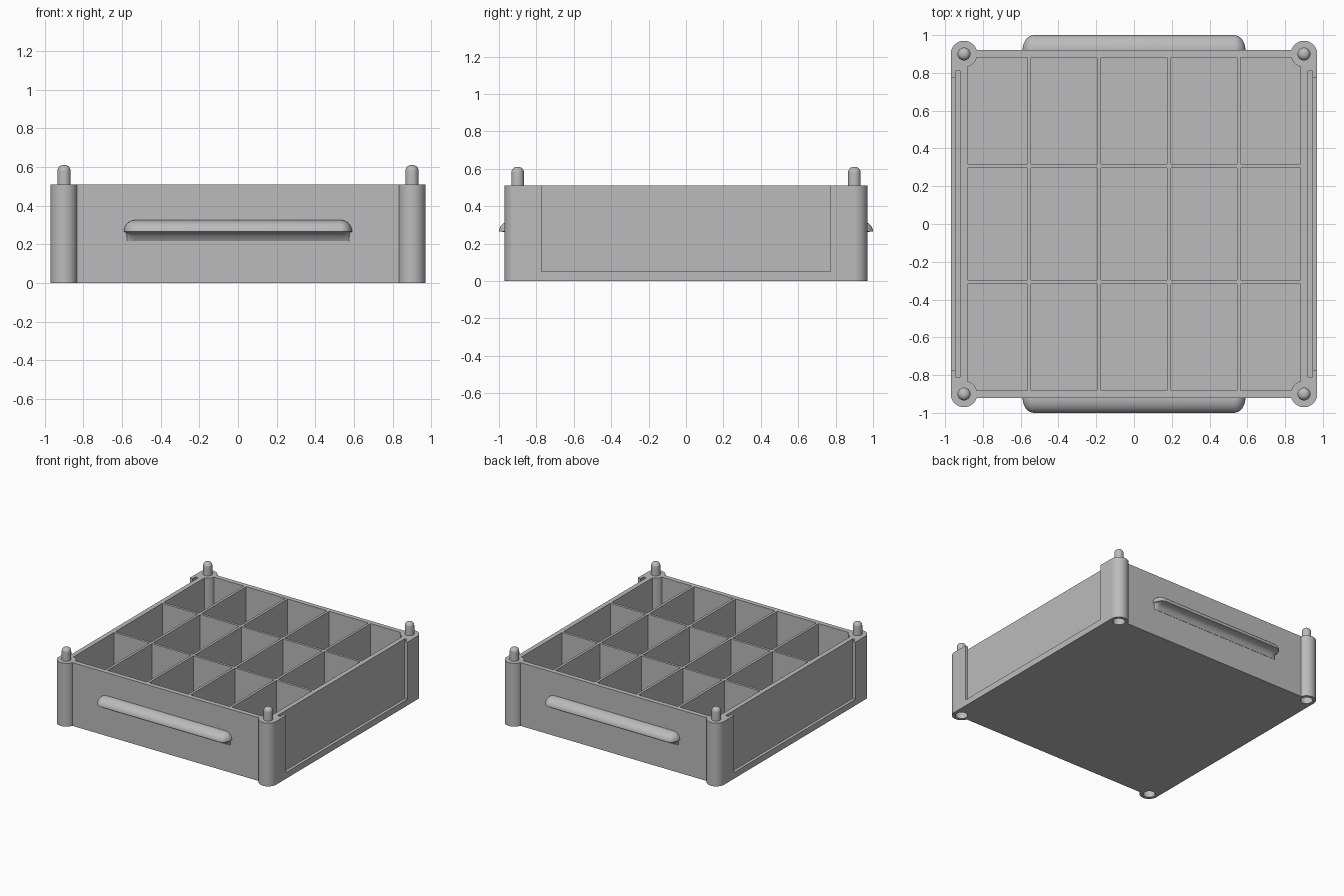
import bpy, bmesh, math
from math import sin, cos, pi

if "Cube" in bpy.data.objects:
    bpy.data.objects.remove(bpy.data.objects["Cube"])

grey = bpy.data.materials.new("plain grey")
grey.diffuse_color = (0.5, 0.5, 0.5, 1)
grey.use_nodes = True
grey.node_tree.nodes["Principled BSDF"].inputs["Base Color"].default_value = grey.diffuse_color

H = 0.51            # tray height
PC, PR = 0.90, 0.07  # post centre and radius
WALL = 0.92         # outer face of front and back walls
INNER = 0.882       # inner face of all walls
FLOOR = 0.04
CORNERS = [(1, 1), (-1, 1), (-1, -1), (1, -1)]


def make(name, bm):
    bmesh.ops.recalc_face_normals(bm, faces=bm.faces)
    me = bpy.data.meshes.new(name)
    bm.to_mesh(me)
    bm.free()
    ob = bpy.data.objects.new(name, me)
    bpy.context.collection.objects.link(ob)
    me.materials.append(grey)
    return ob


def bridge(bm, rings):
    """Skin closed rings of points and cap both ends."""
    rings = [[bm.verts.new(p) for p in r] for r in rings]
    n = len(rings[0])
    for a, b in zip(rings, rings[1:]):
        for i in range(n):
            j = (i + 1) % n
            bm.faces.new((a[i], a[j], b[j], b[i]))
    bm.faces.new(rings[0])
    bm.faces.new(rings[-1])


def prism(bm, pts, z0, z1):
    bridge(bm, [[(x, y, z) for x, y in pts] for z in (z0, z1)])


def rect(x0, x1, y0, y1):
    return [(x0, y0), (x1, y0), (x1, y1), (x0, y1)]


def circle(x, y, r, n=32):
    return [(x + r * cos(2 * pi * i / n), y + r * sin(2 * pi * i / n)) for i in range(n)]


def smooth(ob, angle=35):
    bpy.ops.object.select_all(action='DESELECT')
    ob.select_set(True)
    bpy.context.view_layer.objects.active = ob
    bpy.ops.object.shade_smooth_by_angle(angle=math.radians(angle))


def cut(ob, bm):
    cutter = make("cutter", bm)
    cutter.hide_render = True
    mod = ob.modifiers.new("cut", 'BOOLEAN')
    mod.operation, mod.solver, mod.object = 'DIFFERENCE', 'EXACT', cutter
    bpy.context.view_layer.objects.active = ob
    bpy.ops.object.modifier_apply(modifier="cut")
    bpy.data.objects.remove(cutter)


# Tray block: outline with round posts at the corners
end = pi - math.asin((WALL - PC) / PR)
outline = []
for sx, sy in CORNERS:
    arc = [(sx * (PC + PR * cos(end * i / 20)), sy * (PC + PR * sin(end * i / 20)))
           for i in range(21)]
    outline += arc if sx * sy > 0 else arc[::-1]
bm = bmesh.new()
prism(bm, outline, 0, H)
tray = make("tray", bm)

# Compartments, 5 by 3, the corner ones going round the posts
xs = [-INNER, -0.555, -0.185, 0.185, 0.555, INNER]
ys = [-INNER, -0.307, 0.307, INNER]
T = 0.01  # half divider thickness
bm = bmesh.new()
for i in range(5):
    for j in range(3):
        x0, x1 = xs[i] + T * (i > 0), xs[i + 1] - T * (i < 4)
        y0, y1 = ys[j] + T * (j > 0), ys[j + 1] - T * (j < 2)
        pts = []
        for x, y in rect(x0, x1, y0, y1):
            if abs(x) == INNER and abs(y) == INNER:
                sx, sy = math.copysign(1, x), math.copysign(1, y)
                a0 = math.asin((PC - INNER) / PR)
                arc = []
                for k in range(9):
                    a = a0 + (pi / 2 - 2 * a0) * k / 8
                    arc.append((sx * (PC - PR * cos(a)), sy * (PC - PR * sin(a))))
                pts += arc[::-1] if sx * sy > 0 else arc
            else:
                pts.append((x, y))
        prism(bm, pts, FLOOR, H + 0.1)
cut(tray, bm)

# Slide-in panel slots in both sides, and sockets under the posts
bm = bmesh.new()
for s in (1, -1):
    prism(bm, rect(*sorted((s * 0.92, s * 0.945)), -0.81, 0.81), 0.03, H + 0.1)
for sx, sy in CORNERS:
    prism(bm, circle(sx * PC, sy * PC, 0.045), -0.1, 0.11)
cut(tray, bm)

# Windows in the slot lips
bm = bmesh.new()
for s in (1, -1):
    prism(bm, rect(*sorted((s * 0.935, s * 1.1)), -0.772, 0.772), 0.05, H + 0.1)
cut(tray, bm)
smooth(tray)

# Round-topped stacking pegs
prof = [(0.034, H - 0.02), (0.034, 0.579)]
prof += [(0.004 + 0.03 * cos(a * pi / 16), 0.58 + 0.03 * sin(a * pi / 16)) for a in range(1, 9)]
for k, (sx, sy) in enumerate(CORNERS):
    bm = bmesh.new()
    bridge(bm, [[(x, y, z) for x, y in circle(sx * PC, sy * PC, r)] for r, z in prof])
    smooth(make(f"stacking_peg_{k + 1}", bm))

# Grip handles: rounded top, hollow cove below
grip = []  # (reach from wall, half length, height)
for i in range(9):
    t = pi / 2 * i / 8
    grip.append((0.002 + 0.078 * sin(t), 0.575 + 0.015 * sin(t) ** 2, 0.265 - 0.048 * (1 - 0)
                 + 0.048 * math.sqrt(max(0, 1 - (1 - sin(t)) ** 2))))
for i in range(1, 11):
    t = pi / 2 * i / 10
    grip.append((0.002 + 0.078 * cos(t), 0.532 + 0.058 * cos(t), 0.265 + 0.06 * sin(t)))
for s, name in ((-1, "front_handle"), (1, "back_handle")):
    rings = []
    for o, L, z in grip:
        arc = [(0.53 + (L - 0.53) * cos(a * pi / 16), WALL + o * sin(a * pi / 16)) for a in range(9)]
        half = [(L, 0.905)] + arc
        pts = half + [(-x, y) for x, y in half[::-1]]
        rings.append([(x, s * y, z) for x, y in pts])
    bm = bmesh.new()
    bridge(bm, rings)
    smooth(make(name, bm), 40)
